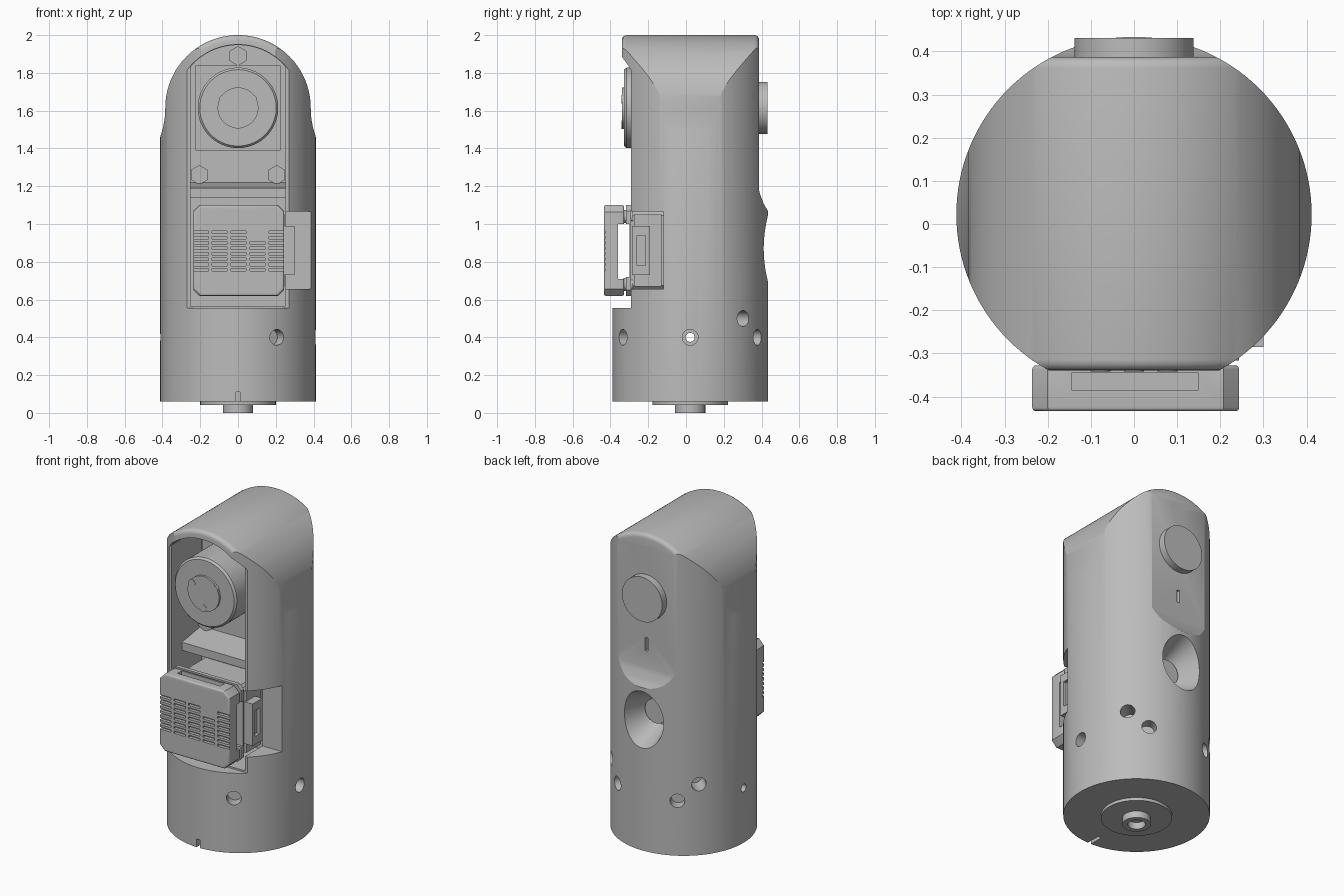
import bpy, bmesh
from math import sin, cos, pi, radians, sqrt
from mathutils import Vector

if "Cube" in bpy.data.objects:
    bpy.data.objects.remove(bpy.data.objects["Cube"])

GREY = bpy.data.materials.new("plain_grey")
GREY.use_nodes = True
GREY.diffuse_color = (0.5, 0.5, 0.5, 1)
GREY.node_tree.nodes["Principled BSDF"].inputs["Base Color"].default_value = (0.5, 0.5, 0.5, 1)

CY = 0.022          # body axis in y
R = 0.412           # body radius
HEAD_Z = 1.615      # centre height of the rounded head


def make(name, bm):
    bmesh.ops.recalc_face_normals(bm, faces=bm.faces)
    me = bpy.data.meshes.new(name)
    bm.to_mesh(me)
    bm.free()
    me.materials.append(GREY)
    ob = bpy.data.objects.new(name, me)
    bpy.context.collection.objects.link(ob)
    return ob


def prism(name, pts, lo, hi, axis="y", bevel=0):
    """Extrude a profile along x or y, optionally rounding both rims."""
    bm = bmesh.new()
    place = (lambda a, b, t: (a, t, b)) if axis == "y" else (lambda a, b, t: (t, a, b))
    face = bm.faces.new([bm.verts.new(place(a, b, lo)) for a, b in pts])
    ext = bmesh.ops.extrude_face_region(bm, geom=[face])["geom"]
    moved = [v for v in ext if isinstance(v, bmesh.types.BMVert)]
    bmesh.ops.translate(bm, verts=moved, vec=place(0, 0, hi - lo))
    if bevel:
        rims = [e for e in bm.edges if abs(e.verts[0].co.y - e.verts[1].co.y) < 1e-5]
        bmesh.ops.bevel(bm, geom=rims, offset=bevel, segments=4, profile=0.5, affect="EDGES")
    return make(name, bm)


def box(name, x0, x1, y0, y1, z0, z1):
    return prism(name, [(x0, z0), (x1, z0), (x1, z1), (x0, z1)], y0, y1)


def cyl(name, start, end, r, r2=None, sides=40):
    """Cylinder or cone between two points."""
    a, b = Vector(start), Vector(end)
    bm = bmesh.new()
    bmesh.ops.create_cone(bm, cap_ends=True, segments=sides, radius1=r,
                          radius2=r if r2 is None else r2, depth=(b - a).length)
    rot = (b - a).to_track_quat("Z", "Y")
    for v in bm.verts:
        v.co = rot @ v.co + (a + b) / 2
    return make(name, bm)


def boolean(target, tool, op="DIFFERENCE"):
    mod = target.modifiers.new("bool", "BOOLEAN")
    mod.operation, mod.object, mod.solver = op, tool, "EXACT"
    bpy.context.view_layer.objects.active = target
    bpy.ops.object.modifier_apply(modifier=mod.name)
    bpy.data.objects.remove(tool)


def cut(target, *tools):
    for t in tools:
        boolean(target, t)


def arch(r, half, z0, n=48):
    """Round-topped outline, clipped at a half width."""
    a0 = 0 if half >= r else (pi / 2 - radians(90)) + pi / 2 - sin_inv(half / r)
    arc = [a0 + (pi - 2 * a0) * i / n for i in range(n + 1)]
    return [(-half, z0), (half, z0)] + [(r * cos(a), HEAD_Z + r * sin(a)) for a in arc]


def sin_inv(s):
    from math import asin
    return asin(s)


# --- Outer housing: cylinder limited by an arched head and a wider foot
body = cyl("body_shell", (0, CY, 0.06), (0, CY, 2.1), R, sides=128)
flare = [(0.6, 1.33), (0.46, 1.40), (0.412, 1.46), (0.397, 1.51), (0.388, 1.56)]
head = [(-0.6, 0.3), (0.6, 0.3)] + flare
head += [(0.385 * cos(pi * i / 64), HEAD_Z + 0.385 * sin(pi * i / 64)) for i in range(65)]
head += [(-x, z) for x, z in reversed(flare)]
envelope = prism("envelope", head, -0.34, 0.387, bevel=0.025)
foot = prism("foot", [(-0.6, 0), (0.6, 0), (0.6, 1.03), (0.45, 1.05), (0.43, 1.075), (0.41, 1.11),
                      (0.395, 1.15), (0.38, 1.20), (0, 1.2), (0, 0.9), (-0.6, 0.9)], -0.7, 0.7, "x")
boolean(envelope, foot, "UNION")
boolean(body, envelope, "INTERSECT")

# Front flat, deep pocket, side recess and hollow underside
cut(body,
    prism("front_flat", arch(0.335, 0.335, 0.555), -0.7, -0.29),
    prism("pocket", arch(0.332, 0.252, 0.565), -0.6, 0.0),
    box("side_recess", 0.2, 0.6, -0.6, -0.12, 0.655, 1.065),
    cyl("underside", (0, CY, 0), (0, CY, 0.22), 0.34, sides=96),
    cyl("underside_lip", (0, CY, 0), (0, CY, 0.1), 0.36, sides=96),
    box("key_notch", -0.011, 0.011, -0.6, -0.3, 0, 0.11))

# Rear lens opening: tapered oval
oval = cyl("oval", (0, 0.25, 0), (0, 0.5, 0), 0.09, 0.195, 64)
for v in oval.data.vertices:
    v.co.x *= 0.85
    v.co.z = v.co.z * 1.05 + 0.87
cut(body, oval, box("rear_slot", -0.009, 0.009, 0.33, 0.5, 1.28, 1.36))


# Radial fixing holes around the foot
def radial(deg, r, z):
    return (r * cos(radians(deg)), CY + r * sin(radians(deg)), z)


for k in range(6):
    cut(body, cyl("hole", radial(60 * k, 0.345, 0.4), radial(60 * k, 0.5, 0.4), 0.042, sides=24))
cut(body, cyl("cross_bore", (-0.6, CY, 0.4), (0.6, CY, 0.4), 0.024, sides=24))
for deg in (43, 90, 137):
    r = 0.036 if deg == 90 else 0.042
    cut(body, cyl("hole", radial(deg, 0.3, 0.5), radial(deg, 0.5, 0.5), r, sides=24))

# Bolt holes through the back wall, with hexagonal nuts in the pocket
for x, z in ((-0.205, 1.26), (0.205, 1.26), (0, 1.89)):
    cut(body, cyl("bolt_bore", (x, -0.1, z), (x, 0.6, z), 0.026, sides=24),
        cyl("bolt_seat", (x, 0.31, z), (x, 0.6, z), 0.037, sides=24))
    nut = cyl("hex_nut", (x, -0.03, z), (x, 0.002, z), 0.052, sides=6)
    cut(nut, cyl("nut_bore", (x, -0.1, z), (x, 0.1, z), 0.026, sides=24))

# --- Rear hub and lens
hub = cyl("rear_hub", (0, 0.37, HEAD_Z), (0, 0.431, HEAD_Z), 0.138, sides=64)
cut(hub, cyl("hub_bore", (0, 0.38, HEAD_Z), (0, 0.5, HEAD_Z), 0.062))
lens = cyl("rear_lens", (0, 0.2, 0.87), (0, 0.295, 0.87), 0.075)
cut(lens, cyl("lens_bore", (0, 0.27, 0.87), (0, 0.4, 0.87), 0.05))
cyl("rear_lens_core", (0, 0.2, 0.87), (0, 0.285, 0.87), 0.028)

# --- Head motor
flange = box("motor_flange", -0.225, 0.225, -0.03, 0.01, 1.39, 1.84)
for sx in (-1, 1):
    for sz in (-1, 1):
        x, z = 0.185 * sx, HEAD_Z + 0.185 * sz
        cut(flange, cyl("corner_bore", (x, -0.1, z), (x, -0.005, z), 0.026, sides=20))
motor = cyl("motor_drum", (0, -0.315, HEAD_Z), (0, 0, HEAD_Z), 0.213, sides=80)
cyl("motor_rim", (0, -0.327, HEAD_Z), (0, -0.315, HEAD_Z), 0.202, 0.213, 80)
ring = cyl("motor_hub", (0, -0.34, HEAD_Z), (0, -0.3, HEAD_Z), 0.108, sides=48)
cut(ring, cyl("hub_recess", (0, -0.4, HEAD_Z), (0, -0.328, HEAD_Z), 0.07))
shaft = cyl("motor_shaft", (0, -0.336, HEAD_Z), (0, -0.3, HEAD_Z), 0.036)
for deg in (30, 150, 270):
    x, z = 0.09 * cos(radians(deg)), HEAD_Z + 0.09 * sin(radians(deg))
    cyl("motor_screw", (x, -0.342, z), (x, -0.31, z), 0.023, sides=20)

# --- Shelf between the motor and the camera
prism("shelf", [(-0.19, 1.14), (0.01, 1.14), (0.01, 1.22), (-0.19, 1.19)], -0.255, 0.255, "x")


# --- Camera unit
def chamfered(x0, x1, z0, z1, c):
    return [(x0 + c, z0), (x1 - c, z0), (x1, z0 + c), (x1, z1 - c),
            (x1 - c, z1), (x0 + c, z1), (x0, z1 - c), (x0, z0 + c)]


CX, CZ = 0.004, 0.86
shell = prism("camera_shell", chamfered(-0.236, 0.244, 0.62, 1.1, 0.036), -0.434, -0.328, bevel=0.009)
cut(shell, box("side_window", -0.5, 0.5, -0.36, -0.3, 0.71, 1.0),
    box("top_window", -0.145, 0.15, -0.385, -0.345, 1.06, 1.2))
for col in range(5):
    x = -0.237 + 0.1 * col
    for row in range(8):
        z = 0.757 + 0.0285 * row
        if not (col in (3,) and row > 5):
            cut(shell, box("slot", x, x + 0.08, -0.5, -0.415, z - 0.007, z + 0.007))
cut(shell, cyl("dial_recess", (0.095, -0.5, 0.965), (0.095, -0.42, 0.965), 0.053))
for x in (-0.092, -0.045):
    cut(shell, cyl("indicator", (x, -0.5, 1.06), (x, -0.42, 1.06), 0.02, sides=20))
for sx in (-1, 1):
    for sz in (-1, 1):
        x, z = CX + 0.18 * sx, CZ + 0.18 * sz
        cut(shell, cyl("screw_seat", (x, -0.5, z), (x, -0.42, z), 0.042, sides=24))
        screw = cyl("camera_screw", (x, -0.432, z), (x, -0.41, z), 0.029, sides=24)
        cut(screw, cyl("socket", (x, -0.5, z), (x, -0.422, z), 0.015, sides=6))
        cyl("camera_standoff", (x, -0.33, z), (x, -0.28, z), 0.035, sides=24)
board = prism("camera_board", chamfered(-0.236, 0.244, 0.62, 1.1, 0.03), -0.317, -0.292)
cut(board, box("board_gap", -0.5, 0.5, -0.4, -0.3, 0.72, 1.0))
prism("camera_housing", chamfered(-0.2, 0.21, 0.655, 1.065, 0.02), -0.295, -0.06)

# Side connector sitting in the recess
box("connector_bracket", 0.2, 0.25, -0.275, -0.13, 0.67, 1.05)
plug = box("connector_block", 0.24, 0.3, -0.285, -0.19, 0.73, 0.99)
cut(plug, box("port", 0.28, 0.4, -0.26, -0.215, 0.78, 0.94))

# --- Base drive under the housing
drive = cyl("base_drive", (0, CY, 0.042), (0, CY, 0.25), 0.2, sides=64)
for k in range(6):
    cut(drive, cyl("drive_hole", radial(60 * k, 0.14, 0), radial(60 * k, 0.14, 0.08), 0.018, sides=16))
boss = cyl("base_boss", (0, CY, 0), (0, CY, 0.06), 0.08, sides=48)
cut(boss, cyl("boss_bore", (0, CY, -0.1), (0, CY, 0.045), 0.05))

# Smooth the round surfaces while keeping edges crisp
bpy.ops.object.select_all(action="DESELECT")
for ob in bpy.context.scene.objects:
    if ob.type == "MESH":
        ob.select_set(True)
        bpy.context.view_layer.objects.active = ob
bpy.ops.object.shade_smooth_by_angle(angle=radians(25))
